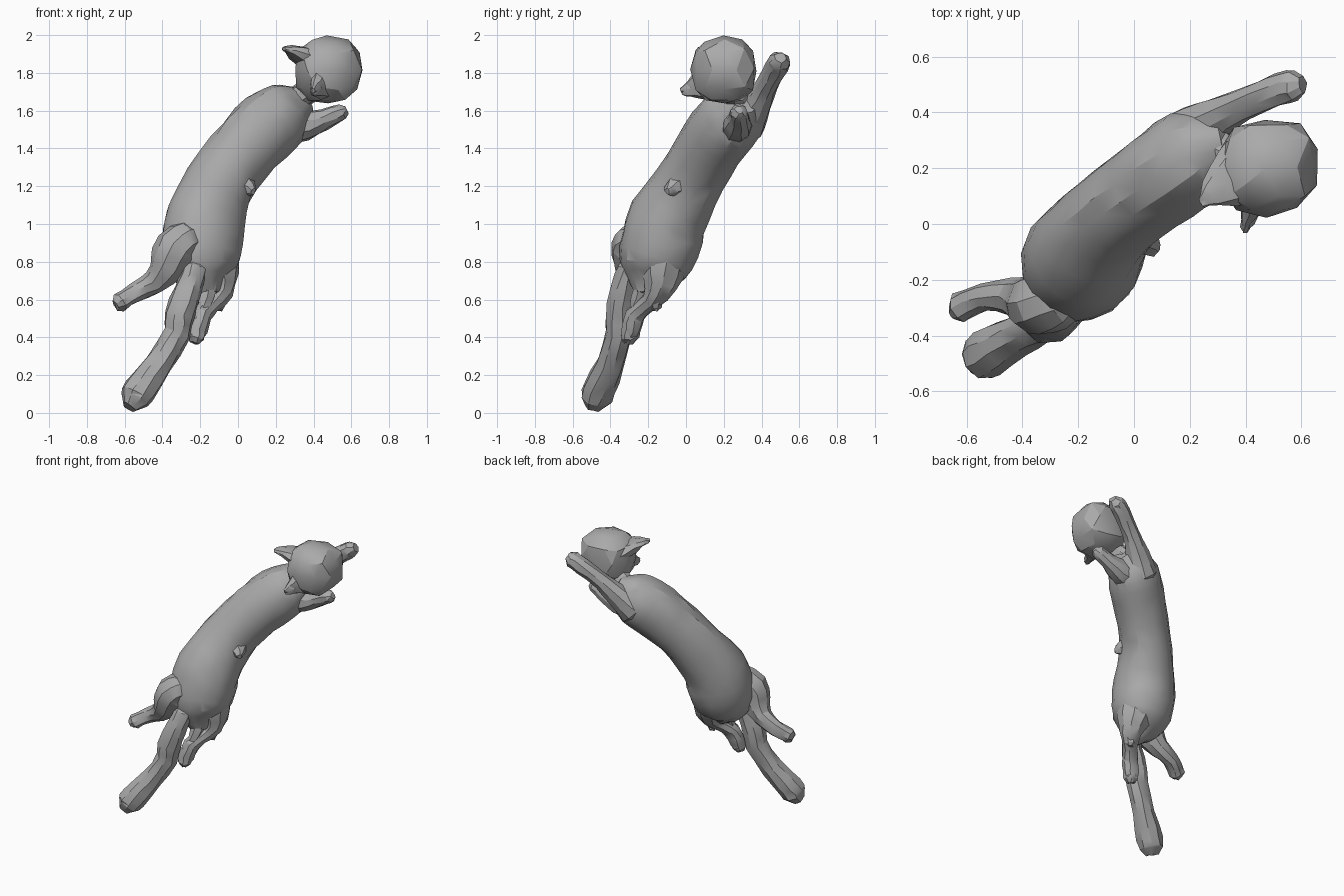
import bpy, bmesh, math, random
from mathutils import Vector

random.seed(4)
if "Cube" in bpy.data.objects:
    bpy.data.objects.remove(bpy.data.objects["Cube"])

grey = bpy.data.materials.new("plain grey")
grey.use_nodes = True
grey.diffuse_color = (0.4, 0.4, 0.4, 1)
grey.node_tree.nodes["Principled BSDF"].inputs["Base Color"].default_value = (0.4, 0.4, 0.4, 1)


def finish(name, bm, angle=28):
    bmesh.ops.recalc_face_normals(bm, faces=bm.faces)
    mesh = bpy.data.meshes.new(name)
    bm.to_mesh(mesh)
    bm.free()
    ob = bpy.data.objects.new(name, mesh)
    bpy.context.collection.objects.link(ob)
    mesh.materials.append(grey)
    bpy.ops.object.select_all(action='DESELECT')
    bpy.context.view_layer.objects.active = ob
    ob.select_set(True)
    bpy.ops.object.shade_smooth_by_angle(angle=math.radians(angle))
    return ob


def spline(a, b, c, d, t):
    return 0.5 * (2 * b + (c - a) * t + (2 * a - 5 * b + 4 * c - d) * t * t
                  + (3 * b - a - 3 * c + d) * t ** 3)


def limb(name, path, sides=9, wide=(0, 1, 0), flat=1.0, rough=0.005):
    """Loft rings along a curved path of (x, y, z, radius), with blunt rounded ends."""
    pts = [Vector(p) for p in path]
    pts = [pts[0]] + pts + [pts[-1]]
    rings = []
    for i in range(1, len(pts) - 2):
        rings += [spline(*pts[i - 1:i + 3], t) for t in (0, 0.5)]
    rings.append(pts[-1])
    for end, nxt in ((0, 1), (-1, -2)):
        out = (rings[end].xyz - rings[nxt].xyz).normalized()
        r = rings[end].w
        tip = Vector((*(rings[end].xyz + out * r * 0.6), r * 0.55))
        rings.insert(0 if end == 0 else len(rings), tip)
    bm = bmesh.new()
    side = Vector(wide)
    loops = []
    for i, p in enumerate(rings):
        axis = (rings[min(i + 1, len(rings) - 1)].xyz - rings[max(i - 1, 0)].xyz).normalized()
        side = (side - axis * side.dot(axis)).normalized()
        other = axis.cross(side)
        loop = []
        for k in range(sides):
            a = math.tau * k / sides
            spot = p.xyz + p.w * (side * math.cos(a) + other * math.sin(a) * flat)
            jitter = Vector([random.uniform(-rough, rough) for _ in range(3)])
            loop.append(bm.verts.new(spot + jitter))
        loops.append(loop)
    for lo, hi in zip(loops, loops[1:]):
        for k in range(sides):
            j = (k + 1) % sides
            bm.faces.new((lo[k], lo[j], hi[j], hi[k]))
    bm.faces.new(loops[0])
    bm.faces.new(loops[-1])
    bmesh.ops.triangulate(bm, faces=bm.faces)
    return finish(name, bm)


# Torso from rump to shoulders, a little deeper than wide
limb("body", [(-.17, -.2, .68, .1), (-.19, -.18, .76, .18), (-.19, -.135, .89, .207),
              (-.17, -.095, 1.03, .203), (-.1, .005, 1.2, .177), (0, .09, 1.35, .17),
              (.12, .175, 1.48, .176), (.22, .25, 1.57, .17), (.285, .28, 1.615, .135)],
     sides=16, wide=(-.65, .75, 0), flat=1.07)
limb("neck", [(.27, .28, 1.63, .09), (.34, .25, 1.68, .062), (.42, .22, 1.74, .07)])

# Head: a faceted, slightly boxy ball with a blunt muzzle toward +x
bm = bmesh.new()
bmesh.ops.create_icosphere(bm, subdivisions=2, radius=1)
muzzle = Vector((.8, .55, .2)).normalized()
for v in bm.verts:
    co = v.co.normalized()
    push = max(0, co.dot(muzzle) - 0.65) * 0.35
    boxy = Vector([math.copysign(abs(c) ** 0.88, c) for c in co])
    co = boxy + muzzle * push
    jitter = Vector([random.uniform(-.007, .007) for _ in range(3)])
    v.co = Vector((.475 + co.x * .182, .202 + co.y * .176, 1.815 + co.z * .182)) + jitter
finish("head", bm, 24)

# Ears
limb("right_ear", [(.4, .19, 1.86, .13), (.315, .135, 1.905, .085), (.255, .085, 1.925, .03)],
     sides=8, wide=(-.5, 1, 0), flat=.5)
limb("left_ear", [(.45, .12, 1.75, .11), (.415, .04, 1.72, .06), (.4, -.01, 1.705, .028)],
     sides=8, wide=(0, 0, 1), flat=.6)

# Front legs
limb("left_front_leg", [(.2, .32, 1.53, .105), (.29, .375, 1.63, .078), (.39, .425, 1.73, .06),
                        (.51, .48, 1.825, .06), (.575, .495, 1.865, .057)])
limb("right_front_leg", [(.25, .26, 1.51, .09), (.36, .275, 1.52, .078),
                         (.46, .28, 1.555, .055), (.55, .28, 1.595, .042)])

# Ridge tapering to a stub on the belly side
limb("belly_stub", [(-.02, .03, 1.24, .1), (.03, -.04, 1.205, .065), (.07, -.085, 1.18, .035)],
     sides=6)

# Rear limbs
limb("raised_rear_limb", [(-.26, -.26, .92, .1), (-.33, -.285, .87, .118), (-.37, -.28, .78, .1),
                          (-.44, -.26, .69, .068), (-.54, -.26, .64, .052),
                          (-.625, -.3, .585, .052)])
limb("long_hind_leg", [(-.225, -.3, .77, .06), (-.265, -.335, .65, .07), (-.31, -.35, .52, .08),
                       (-.325, -.355, .42, .072), (-.42, -.4, .26, .075), (-.52, -.46, .12, .09),
                       (-.55, -.48, .07, .078)])
limb("tucked_hind_leg", [(-.12, -.12, .86, .13), (-.11, -.13, .73, .115), (-.1, -.155, .63, .07),
                         (-.145, -.215, .57, .05), (-.19, -.265, .52, .055),
                         (-.215, -.29, .44, .052), (-.225, -.3, .395, .045)])
limb("hind_heel", [(-.08, -.16, .66, .055), (-.1, -.16, .56, .03)], sides=6)
limb("inner_hock", [(-.15, -.2, .7, .06), (-.17, -.25, .6, .04), (-.19, -.27, .52, .04)], sides=6)
